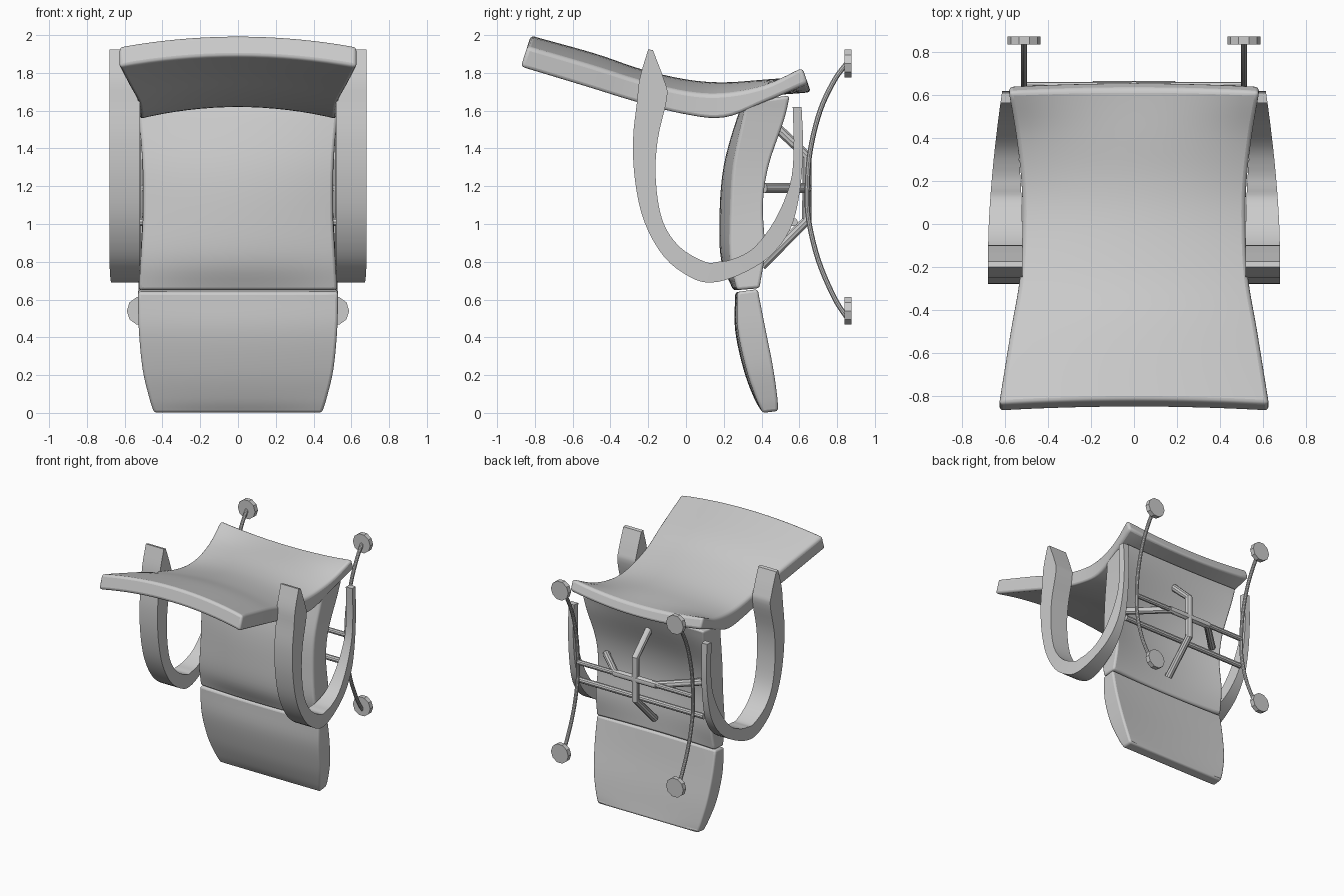
import bpy, bmesh
from mathutils import Vector

if "Cube" in bpy.data.objects:
    bpy.data.objects.remove(bpy.data.objects["Cube"])


def spline(pts, n):
    """Catmull-Rom resampling of tuples, n steps per span."""
    vs = [Vector(p) for p in pts]
    vs = [vs[0] * 2 - vs[1]] + vs + [vs[-1] * 2 - vs[-2]]
    out = []
    for i in range(1, len(vs) - 2):
        a, b, c, d = vs[i - 1:i + 3]
        for k in range(n):
            t = k / n
            out.append(0.5 * (2 * b + (c - a) * t + (2 * a - 5 * b + 4 * c - d) * t ** 2
                              + (3 * b - a - 3 * c + d) * t ** 3))
    return out + [vs[-2]]


def loft(name, rings, bevel=0.0):
    """Closed skin over a list of equal point rings, with end caps."""
    bm = bmesh.new()
    rows = [[bm.verts.new(p) for p in r] for r in rings]
    n = len(rows[0])
    for r, s in zip(rows, rows[1:]):
        for i in range(n):
            j = (i + 1) % n
            bm.faces.new((r[i], r[j], s[j], s[i]))
    for r in (rows[0], rows[-1]):
        for i in range(n // 2 - 1):
            bm.faces.new((r[i], r[i + 1], r[n - 2 - i], r[n - 1 - i]))
    bmesh.ops.recalc_face_normals(bm, faces=bm.faces)
    me = bpy.data.meshes.new(name)
    bm.to_mesh(me)
    bm.free()
    ob = bpy.data.objects.new(name, me)
    bpy.context.collection.objects.link(ob)
    if bevel:
        m = ob.modifiers.new("soft_rim", 'BEVEL')
        m.width, m.segments, m.limit_method, m.angle_limit = bevel, 3, 'ANGLE', 0.8
    smooth(ob)
    return ob


def smooth(ob):
    bpy.ops.object.select_all(action='DESELECT')
    ob.select_set(True)
    bpy.context.view_layer.objects.active = ob
    bpy.ops.object.shade_smooth_by_angle(angle=0.6)


def pad(name, stations, bevel):
    """Cushion; station = face edge y,z, rear edge y,z, half width, crown."""
    rings, cols = [], 16
    for fy, fz, by, bz, hw, crown in spline(stations, 5):
        d = Vector((0, fy - by, fz - bz)).normalized()
        us = [2 * i / cols - 1 for i in range(cols + 1)]
        face = [Vector((u * hw, fy, fz)) + d * crown * (1 - u * u) for u in us]
        rear = [Vector((u * hw, by, bz)) + d * crown * (1 - u * u) for u in us]
        rings.append(face + rear[::-1])
    return loft(name, rings, bevel)


def tube(name, pts, r):
    cu = bpy.data.curves.new(name, 'CURVE')
    cu.dimensions, cu.bevel_depth, cu.bevel_resolution, cu.use_fill_caps = '3D', r, 3, True
    sp = cu.splines.new('POLY')
    sp.points.add(len(pts) - 1)
    for p, q in zip(sp.points, pts):
        p.co = (*q, 1)
    ob = bpy.data.objects.new(name, cu)
    bpy.context.collection.objects.link(ob)
    bpy.ops.object.select_all(action='DESELECT')
    ob.select_set(True)
    bpy.context.view_layer.objects.active = ob
    bpy.ops.object.convert(target='MESH')
    smooth(bpy.context.view_layer.objects.active)


# cushions
pad("top_cushion", [
    (-.84, 1.94, -.875, 1.83, .63, .06), (-.5, 1.84, -.53, 1.725, .575, .065),
    (-.246, 1.76, -.27, 1.645, .532, .06), (0, 1.70, -.02, 1.58, .52, .065),
    (.2, 1.69, .2, 1.56, .525, .06), (.42, 1.735, .42, 1.645, .55, .03),
    (.615, 1.83, .645, 1.745, .585, -.05)], .02)
pad("middle_cushion", [
    (.27, .65, .39, .66, .525, .02), (.235, .82, .42, .86, .515, .05),
    (.235, 1.05, .41, 1.1, .503, .06), (.25, 1.31, .44, 1.31, .505, .05),
    (.30, 1.56, .52, 1.55, .525, .03), (.32, 1.65, .55, 1.68, .54, .01)], .03)
pad("lower_cushion", [
    (.27, .64, .38, .655, .53, .01), (.275, .44, .42, .45, .525, .015),
    (.32, .23, .46, .25, .505, .015), (.37, .08, .483, .09, .47, .01),
    (.405, 0, .488, .01, .445, 0)], .025)

# U-shaped arms: outer y,z and inner y,z, narrowing toward the rear end
arm = spline([
    (-.20, 1.925, -.175, 1.92), (-.245, 1.77, -.115, 1.76), (-.26, 1.64, -.10, 1.67),
    (-.28, 1.45, -.15, 1.445), (-.27, 1.23, -.16, 1.235), (-.22, 1.01, -.125, 1.02),
    (-.115, .825, -.035, .88), (.02, .72, .10, .80), (.135, .69, .17, .80),
    (.28, .73, .25, .815), (.44, .825, .36, .875), (.55, .97, .47, 1.02),
    (.60, 1.155, .55, 1.21), (.62, 1.39, .57, 1.39), (.612, 1.62, .565, 1.62)], 4)


def arm_x(y):
    t = max(0, (y + .1) / .72)
    return .52 + .05 * t ** 2, .68 - .065 * t ** 1.6


for side, s in (("right", 1), ("left", -1)):
    rings = []
    for oy, oz, iy, iz in arm:
        (a, b), (c, d) = arm_x(oy), arm_x(iy)
        rings.append([(s * a, oy, oz), (s * b, oy, oz), (s * d, iy, iz), (s * c, iy, iz)])
    loft(side + "_arm", rings)

    # curved rear leg with a round foot at each end
    x = s * .512
    path = spline([(.85, 1.85), (.785, 1.76), (.71, 1.6), (.658, 1.39), (.642, 1.195),
                   (.648, 1.03), (.70, .81), (.785, .61), (.855, .50)], 5)
    tube(side + "_leg", [(x, p[0], p[1]) for p in path], .014)
    for end, z in (("upper", 1.85), ("lower", .54)):
        tube(f"{side}_{end}_foot", [(x, .838, z), (x, .875, z)], .077)

# cross bars and four-armed bracket behind the middle cushion
tube("upper_crossbar", [(-.512, .643, 1.19), (.512, .643, 1.19)], .02)
tube("lower_crossbar", [(-.56, .57, 1.01), (.56, .57, 1.01)], .022)
tube("bracket_upright", [(0, .40, .78), (0, .64, 1.02), (0, .64, 1.36), (0, .46, 1.53)], .028)
tube("bracket_crosspiece", [(-.42, .41, 1.19), (-.18, .64, 1.19),
                            (.18, .64, 1.19), (.42, .41, 1.19)], .028)
